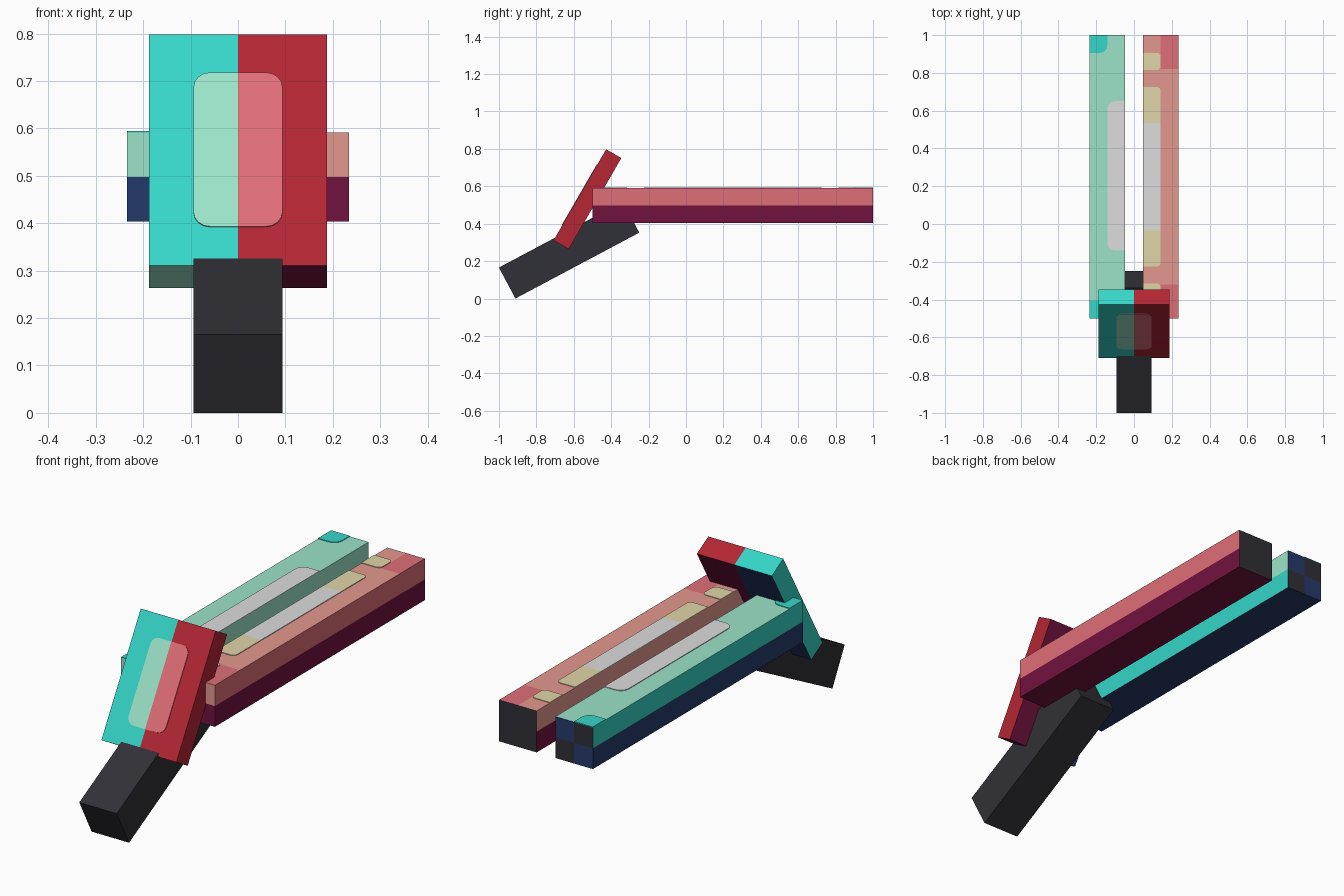
import bpy, bmesh, math
from mathutils import Matrix, Vector

if "Cube" in bpy.data.objects:
    bpy.data.objects.remove(bpy.data.objects["Cube"])


def linear(h):
    vals = [int(h[i:i + 2], 16) / 255 for i in (0, 2, 4)]
    return [v / 12.92 if v < 0.04045 else ((v + 0.055) / 1.055) ** 2.4 for v in vals] + [1]


COLOURS = {"charcoal": "303037", "teal": "35D6C8", "red": "B42633", "pale green": "9CE3C9",
           "rose": "E06E77", "salmon": "E4998F", "navy": "253A6B", "maroon": "72123F",
           "light grey": "DDDDDD", "tan": "E0D6A9"}
NAMES = list(COLOURS)
MATS = []
for n in NAMES:
    m = bpy.data.materials.new(n)
    m.diffuse_color = linear(COLOURS[n])
    m.use_nodes = True
    m.node_tree.nodes["Principled BSDF"].inputs["Base Color"].default_value = m.diffuse_color
    MATS.append(m)


def finish(name, bm, matrix):
    me = bpy.data.meshes.new(name)
    bm.normal_update()
    bm.to_mesh(me)
    bm.free()
    for m in MATS:
        me.materials.append(m)
    ob = bpy.data.objects.new(name, me)
    ob.matrix_world = matrix
    bpy.context.collection.objects.link(ob)


def box(name, size, matrix, rule, cuts=()):
    """Centred box, sliced at (axis, offset) cuts, each face coloured by rule(centre, normal)."""
    bm = bmesh.new()
    bmesh.ops.create_cube(bm, size=1, matrix=Matrix.Diagonal((*size, 1)))
    for axis, off in cuts:
        no = Vector([float(i == axis) for i in range(3)])
        bmesh.ops.bisect_plane(bm, geom=bm.verts[:] + bm.edges[:] + bm.faces[:],
                               plane_co=no * off, plane_no=no)
    bm.normal_update()
    for f in bm.faces:
        f.material_index = NAMES.index(rule(f.calc_center_median(), f.normal))
    finish(name, bm, matrix)


def plate(name, colour, x0, x1, y0, y1, radii, matrix):
    """Thin painted patch; radii go counter-clockwise from the low x, low y corner."""
    pts = []
    corners = [(x0, y0, 1, 1), (x1, y0, -1, 1), (x1, y1, -1, -1), (x0, y1, 1, -1)]
    for i, ((x, y, sx, sy), r) in enumerate(zip(corners, radii)):
        if r == 0:
            pts.append((x, y))
            continue
        for k in range(5):
            a = math.pi * (1 + i / 2 + k / 8)
            pts.append((x + sx * r + r * math.cos(a), y + sy * r + r * math.sin(a)))
    bm = bmesh.new()
    face = bm.faces.new([bm.verts.new((x, y, 0)) for x, y in pts])
    ext = bmesh.ops.extrude_face_region(bm, geom=[face])
    bmesh.ops.translate(bm, vec=(0, 0, 0.003),
                        verts=[v for v in ext["geom"] if isinstance(v, bmesh.types.BMVert)])
    bmesh.ops.recalc_face_normals(bm, faces=bm.faces[:])
    for f in bm.faces:
        f.material_index = NAMES.index(colour)
    finish(name, bm, matrix)


U = 0.09375  # basic cell size
T = Matrix.Translation

# Handle
box("handle", (2 * U, 8 * U, 2 * U),
    T((0, -0.625, 0.259)) @ Matrix.Rotation(math.radians(28), 4, 'X'),
    lambda c, n: "charcoal")


# Guard plate, split in two colour halves
def guard_rule(c, n):
    left = c.x < 0
    if n.y > 0.5:
        return "navy" if left else "maroon"
    if n.z < -0.5:
        return "pale green" if left else "maroon"
    return "teal" if left else "red"


guard = T((0, -0.527, 0.531)) @ Matrix.Rotation(math.radians(-30), 4, 'X')
box("guard", (4 * U, U, 6 * U), guard, guard_rule, [(0, 0)])
front = guard @ T((0, -U / 2, 0)) @ Matrix.Rotation(math.radians(90), 4, 'X')
R = 0.035
plate("guard_panel_left", "pale green", -U, 0, -2 * U, 2 * U, (R, 0, 0, R), front)
plate("guard_panel_right", "rose", 0, U, -2 * U, 2 * U, (0, R, R, 0), front)


# Left rail
def left_rule(c, n):
    up = c.z > 0
    if n.z > 0.5:
        return "pale green"
    if n.z < -0.5:
        return "navy"
    if n.y > 0.5:
        return "navy" if up == (c.x > 0) else "charcoal"
    if n.y < -0.5:
        return "pale green" if up else "navy"
    if n.x > 0.5:
        return "pale green" if up else "teal"
    return "teal" if up else "navy"


# Right rail
def right_rule(c, n):
    up = c.z > 0
    if n.z > 0.5:
        ends = c.y > 0.57 or c.y < -0.57
        return "rose" if ends and c.x > 0 else "salmon"
    if n.y > 0.5:
        return "charcoal"
    if n.z < -0.5 or not up:
        return "maroon"
    return "rose" if n.x > 0.5 else "salmon"


RX, RZ, W = 1.5 * U, 0.498, 2 * U
box("left_rail", (W, 1.5, W), T((-RX, 0.25, RZ)), left_rule, [(0, 0), (2, 0)])
box("right_rail", (W, 1.5, W), T((RX, 0.25, RZ)), right_rule,
    [(0, 0), (2, 0), (1, 0.57), (1, -0.57)])

# Painted patches on top of the rails
top = T((0, 0, RZ + U))
IN, MID, OUT = 0.5 * U, 1.5 * U, 2.5 * U
plate("left_grey_strip", "light grey", -MID, -IN, -0.14, 0.65, (0.04, 0, 0, 0.04), top)
plate("left_back_corner", "teal", -OUT, -MID, 0.906, 1, (0, 0.04, 0, 0), top)
plate("left_front_corner", "teal", -OUT, -MID, -0.5, -0.406, (0, 0, 0.04, 0), top)
plate("right_grey_strip", "light grey", IN, MID, -0.035, 0.535, (0, 0, 0, 0), top)
r = 0.02
for i, (y0, y1, low, high) in enumerate([(0.535, 0.725, 0, r), (-0.225, -0.035, r, 0),
                                         (0.815, 0.906, r, r), (-0.406, -0.315, r, r)]):
    plate(f"right_tan_patch_{i + 1}", "tan", IN, MID, y0, y1, (0, low, high, 0), top)
